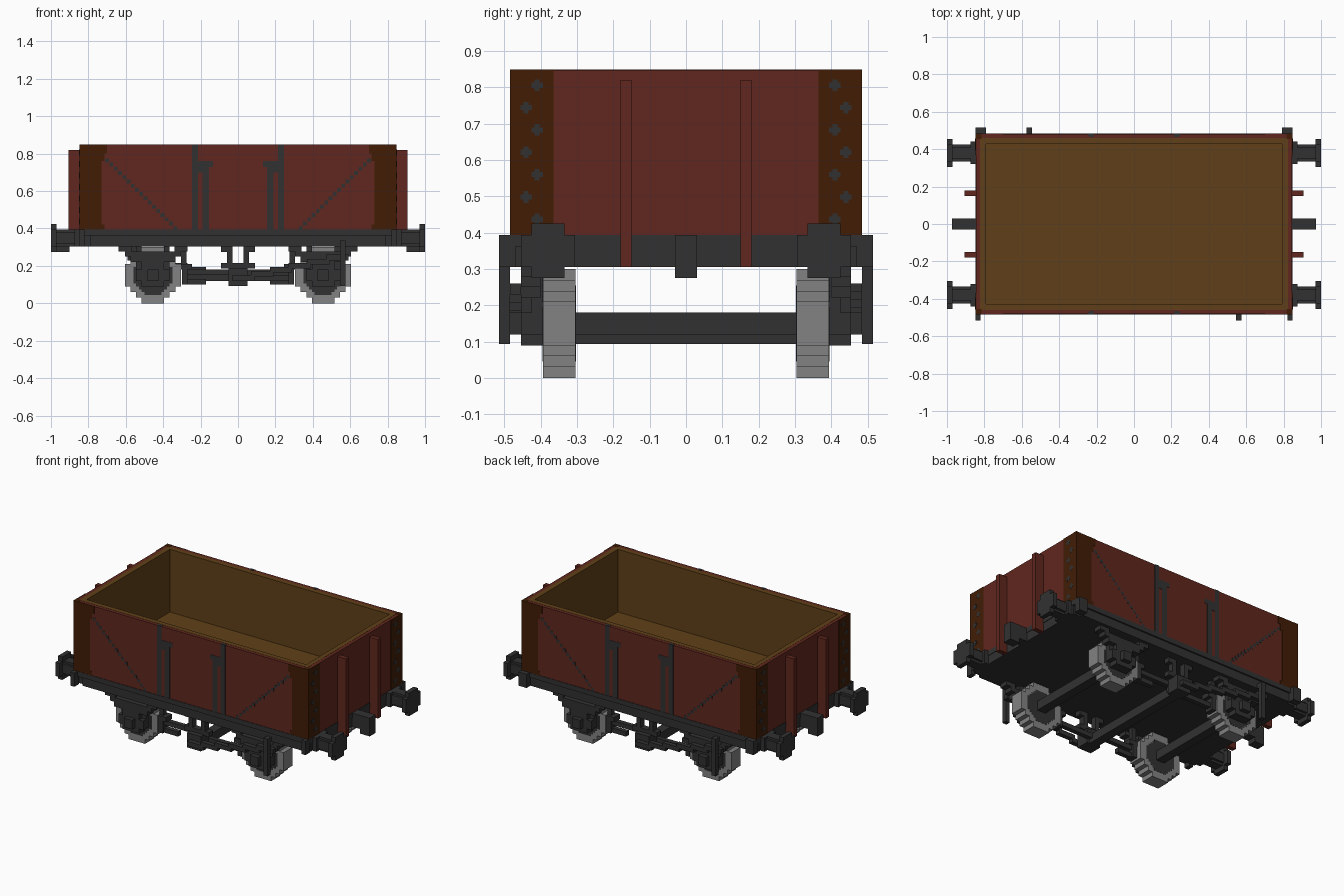
import bpy, bmesh
from mathutils import Matrix, Vector

cube = bpy.data.objects.get("Cube")
if cube:
    bpy.data.objects.remove(cube, do_unlink=True)


def material(name, r, g, b):
    m = bpy.data.materials.new(name)
    m.use_nodes = True
    m.diffuse_color = (r, g, b, 1)
    m.node_tree.nodes["Principled BSDF"].inputs["Base Color"].default_value = (r, g, b, 1)
    return m


RED = material("red_brown_paint", 0.118, 0.020, 0.013)
BROWN = material("dark_brown_plate", 0.052, 0.012, 0.0015)
WOOD = material("tan_wood", 0.118, 0.051, 0.009)
IRON = material("dark_iron", 0.031, 0.031, 0.031)
STEEL = material("wheel_steel", 0.225, 0.225, 0.225)


def part(name, mat, boxes, sx=1, sy=1):
    """One object from boxes (x0, x1, y0, y1, z0, z1), flipped by the signs sx and sy."""
    bm = bmesh.new()
    for x0, x1, y0, y1, z0, z1 in boxes:
        centre = Vector(((x0 + x1) / 2 * sx, (y0 + y1) / 2 * sy, (z0 + z1) / 2))
        size = (abs(x1 - x0), abs(y1 - y0), abs(z1 - z0), 1)
        bmesh.ops.create_cube(bm, size=1, matrix=Matrix.Translation(centre) @ Matrix.Diagonal(size))
    mesh = bpy.data.meshes.new(name)
    bm.to_mesh(mesh)
    bm.free()
    mesh.materials.append(mat)
    obj = bpy.data.objects.new(name, mesh)
    bpy.context.collection.objects.link(obj)
    return obj


def walls(x, y, t, z0, z1):
    """Four walls of a rectangular tub with outer half sizes x, y."""
    return [(-x, x, y - t, y, z0, z1), (-x, x, -y, t - y, z0, z1),
            (x - t, x, t - y, y - t, z0, z1), (-x, t - x, t - y, y - t, z0, z1)]


def stepped_disc(x, z, y0, y1, steps):
    """Blocky disc in the xz plane, from pairs of half width and half height."""
    return [(x - a, x + a, y0, y1, z - b, z + b) for a, b in steps]


# Tub: painted outer planks, wooden lining and floor
part("outer_planks", RED, walls(0.845, 0.482, 0.022, 0.39, 0.848))
part("wood_lining", WOOD, walls(0.823, 0.46, 0.031, 0.39, 0.849))
part("wood_floor", WOOD, [(-0.792, 0.792, -0.43, 0.43, 0.39, 0.44)])

# Underframe with a wider top flange
part("underframe", IRON, [(-0.845, 0.845, -0.455, 0.455, 0.305, 0.394),
                          (-0.848, 0.848, -0.485, 0.485, 0.362, 0.394),
                          (-0.79, 0.79, -0.475, 0.475, 0.305, 0.362)])

RIM = [(0.15, 0.06), (0.12, 0.09), (0.09, 0.12), (0.06, 0.15)]
HUB = [(0.105, 0.045), (0.09, 0.06), (0.075, 0.075), (0.06, 0.09), (0.045, 0.105)]

for sx, xname in ((1, "left"), (-1, "right")):
    # Parts that repeat at both ends
    part(f"{xname}_coupling", IRON, [(0.845, 0.90, -0.03, 0.03, 0.305, 0.394),
                                     (0.90, 0.972, -0.03, 0.03, 0.275, 0.394)], sx)
    part(f"{xname}_axle", IRON, [(0.425, 0.485, -0.43, 0.43, 0.12, 0.18)], sx)

    for sy, yname in ((1, "back"), (-1, "front")):
        tag = f"{yname}_{xname}_"

        # Corner plates on both faces, with a small gusset at the top
        part(tag + "corner_plate", BROWN,
             [(0.73, 0.848, 0.48, 0.484, 0.394, 0.849), (0.70, 0.73, 0.48, 0.484, 0.80, 0.849),
              (0.715, 0.73, 0.48, 0.484, 0.76, 0.80), (0.715, 0.73, 0.48, 0.484, 0.394, 0.42),
              (0.843, 0.848, 0.365, 0.484, 0.394, 0.849),
              (0.815, 0.848, 0.455, 0.484, 0.82, 0.85)], sx, sy)

        # Cross-shaped bolts in two staggered columns
        bolts = []
        for i in range(7):
            y, z = (0.41 if i % 2 == 0 else 0.44), 0.437 + i * 0.0615
            bolts += [(0.846, 0.849, y - 0.016, y + 0.016, z - 0.007, z + 0.007),
                      (0.846, 0.849, y - 0.007, y + 0.007, z - 0.016, z + 0.016)]
        part(tag + "corner_bolts", IRON, bolts, sx, sy)

        # Upright post on the end wall
        part(tag + "end_post", RED, [(0.84, 0.905, 0.15, 0.18, 0.305, 0.82)], sx, sy)

        # Door straps with a hinge block
        part(tag + "door_strap", IRON,
             [(0.214, 0.246, 0.47, 0.484, 0.394, 0.849), (0.155, 0.19, 0.48, 0.484, 0.394, 0.76),
              (0.135, 0.246, 0.48, 0.484, 0.73, 0.76), (0.19, 0.246, 0.48, 0.484, 0.70, 0.73),
              (0.215, 0.24, 0.465, 0.484, 0.83, 0.85)],
             sx, sy)

        # Diagonal brace as a row of small squares
        brace = []
        for i in range(17):
            x, z = 0.335 + i * 0.0228, 0.404 + i * 0.0225
            brace.append((x - 0.01, x + 0.01, 0.48, 0.483, z - 0.01, z + 0.01))
        part(tag + "diagonal_brace", IRON, brace, sx, sy)

        # Buffer: housing, shank and blocky round head
        part(tag + "buffer", IRON,
             [(0.845, 0.875, 0.32, 0.44, 0.305, 0.394), (0.875, 0.97, 0.335, 0.425, 0.32, 0.38),
              (0.875, 0.97, 0.35, 0.41, 0.305, 0.394),
              (0.97, 1.0, 0.305, 0.455, 0.305, 0.394), (0.97, 1.0, 0.335, 0.425, 0.275, 0.425)],
             sx, sy)

        # Corner step on the frame, longer at the back
        part(tag + "frame_corner", IRON,
             [(0.79 if sy > 0 else 0.82, 0.848, 0.47, 0.515, 0.305, 0.394)], sx, sy)

        # Wheel with a dark centre on both faces
        part(tag + "wheel", STEEL, stepped_disc(0.455, 0.15, 0.304, 0.394, RIM), sx, sy)
        part(tag + "wheel_centre", IRON, stepped_disc(0.455, 0.15, 0.3033, 0.3947, HUB), sx, sy)

        # Axle box, horn guard and leaf spring
        part(tag + "axle_box", IRON,
             stepped_disc(0.455, 0.15, 0.395, 0.455, [(0.09, 0.03), (0.06, 0.06)])
             + [(0.425, 0.485, 0.455, 0.485, 0.12, 0.18),
                (0.365, 0.395, 0.395, 0.425, 0.12, 0.305),
                (0.515, 0.545, 0.395, 0.425, 0.12, 0.305)], sx, sy)
        part(tag + "leaf_spring", IRON,
             [(0.395, 0.515, 0.40, 0.455, 0.195, 0.225), (0.335, 0.575, 0.40, 0.455, 0.22, 0.25),
              (0.305, 0.605, 0.40, 0.455, 0.25, 0.278), (0.27, 0.34, 0.40, 0.455, 0.278, 0.305),
              (0.57, 0.64, 0.40, 0.455, 0.278, 0.305)], sx, sy)

        # Brake shoe and hanger beside the wheel
        part(tag + "brake_shoe", IRON,
             [(0.27, 0.30, 0.33, 0.39, 0.10, 0.21), (0.245, 0.305, 0.33, 0.39, 0.18, 0.21),
              (0.275, 0.305, 0.345, 0.375, 0.21, 0.305)], sx, sy)

# Cross shaft between the two brake gears
part("brake_shaft", IRON, [(-0.03, 0.03, -0.42, 0.42, 0.093, 0.15)])

for s, yname in ((1, "back"), (-1, "front")):
    # Hanger and push rods; the two sides are turned half round
    part(f"{yname}_brake_hanger", IRON,
         [(-0.09, -0.03, 0.385, 0.425, 0.275, 0.305), (0.03, 0.09, 0.385, 0.425, 0.275, 0.305),
          (-0.06, -0.03, 0.385, 0.425, 0.21, 0.275), (0.03, 0.06, 0.385, 0.425, 0.21, 0.275),
          (-0.09, 0.09, 0.385, 0.425, 0.185, 0.215), (-0.05, 0.05, 0.37, 0.455, 0.093, 0.19)],
         -s, s)
    part(f"{yname}_push_rods", IRON,
         [(-0.27, 0.04, 0.345, 0.375, 0.15, 0.18), (-0.04, 0.29, 0.345, 0.375, 0.12, 0.15),
          (-0.30, -0.17, 0.345, 0.375, 0.10, 0.13)], -s, s)

    # Hand lever rising in steps to its tall guard
    lever = [(-0.03 + i * 0.1, 0.09 + i * 0.1, 0.455, 0.484, 0.12 + i * 0.022, 0.15 + i * 0.022)
             for i in range(6)]
    part(f"{yname}_brake_lever", IRON, lever, -s, s)
    part(f"{yname}_lever_guard", IRON, [(0.545, 0.575, 0.485, 0.515, 0.093, 0.335),
                                        (0.545, 0.575, 0.455, 0.515, 0.305, 0.335)], -s, s)
